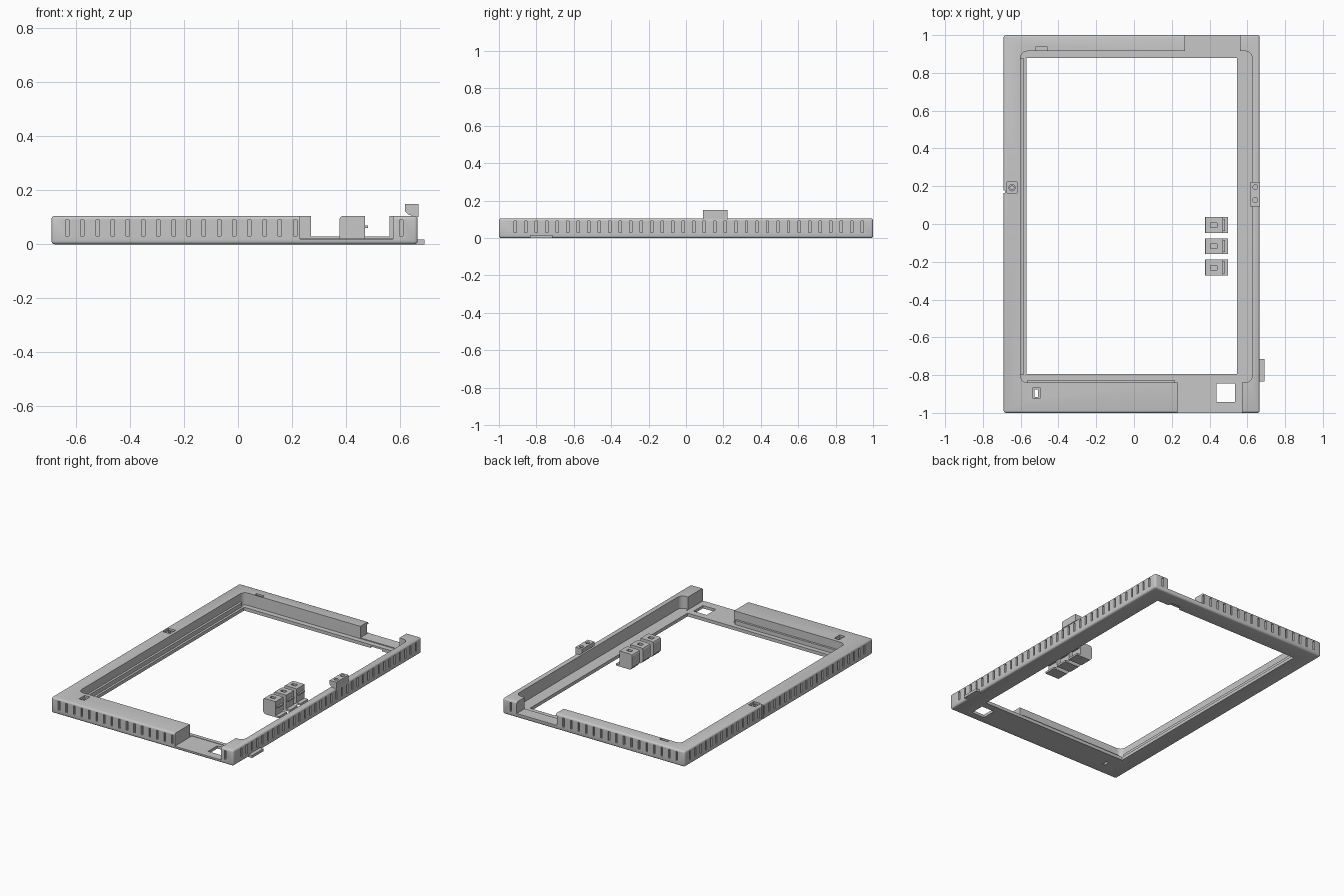
import bpy, bmesh, math
from mathutils import Matrix, Vector

default = bpy.data.objects.get("Cube")
if default:
    bpy.data.objects.remove(default, do_unlink=True)

grey = bpy.data.materials.new("plain grey")
grey.use_nodes = True
GREY = (0.57, 0.57, 0.57, 1)
grey.diffuse_color = GREY
grey.node_tree.nodes["Principled BSDF"].inputs["Base Color"].default_value = GREY


def add_box(bm, x0, x1, y0, y1, z0, z1):
    centre = Vector((x0 + x1, y0 + y1, z0 + z1)) / 2
    size = Matrix.Diagonal((x1 - x0, y1 - y0, z1 - z0, 1))
    bmesh.ops.create_cube(bm, size=1, matrix=Matrix.Translation(centre) @ size)


def add_cylinder(bm, x, y, z0, z1, radius):
    bmesh.ops.create_cone(bm, cap_ends=True, segments=20, radius1=radius, radius2=radius,
                          depth=z1 - z0, matrix=Matrix.Translation((x, y, (z0 + z1) / 2)))


def finish(bm, name):
    bmesh.ops.recalc_face_normals(bm, faces=bm.faces)
    mesh = bpy.data.meshes.new(name)
    bm.to_mesh(mesh)
    bm.free()
    mesh.materials.append(grey)
    obj = bpy.data.objects.new(name, mesh)
    bpy.context.collection.objects.link(obj)
    return obj


def boxes(name, *bounds):
    bm = bmesh.new()
    for b in bounds:
        add_box(bm, *b)
    return finish(bm, name)


def extrude_y(name, profile, y0, y1):
    bm = bmesh.new()
    face = bm.faces.new([bm.verts.new((x, y0, z)) for x, z in profile])
    new = bmesh.ops.extrude_face_region(bm, geom=[face])["geom"]
    bmesh.ops.translate(bm, vec=(0, y1 - y0, 0),
                        verts=[v for v in new if isinstance(v, bmesh.types.BMVert)])
    # The extrusion leaves the starting face in place, so the solid is closed
    return finish(bm, name)


def select_only(obj):
    bpy.ops.object.select_all(action='DESELECT')
    obj.select_set(True)
    bpy.context.view_layer.objects.active = obj


def cut(obj, cutter):
    cutter.hide_render = True
    mod = obj.modifiers.new("cut", 'BOOLEAN')
    mod.operation = 'DIFFERENCE'
    mod.solver = 'EXACT'
    mod.object = cutter
    select_only(obj)
    bpy.ops.object.modifier_apply(modifier=mod.name)
    bpy.data.objects.remove(cutter, do_unlink=True)


def smooth(obj):
    select_only(obj)
    bpy.ops.object.shade_smooth_by_angle(angle=math.radians(35))


LEFT, RIGHT, FRONT, BACK, TOP, FLOOR = -0.69, 0.665, -1, 1, 0.105, 0.022

# Rounded outer shell
bm = bmesh.new()
add_box(bm, LEFT, RIGHT, FRONT, BACK, 0, TOP)
bmesh.ops.bevel(bm, geom=bm.edges[:], offset=0.012, segments=3, profile=0.5, affect='EDGES')
frame = finish(bm, "frame")

# Tray recess with rounded corners
bm = bmesh.new()
add_box(bm, -0.60, 0.625, -0.84, 0.915, FLOOR, 0.3)
upright = [e for e in bm.edges if abs(e.verts[0].co.z - e.verts[1].co.z) > 0.1]
bmesh.ops.bevel(bm, geom=upright, offset=0.035, segments=5, profile=0.5, affect='EDGES')
cut(frame, finish(bm, "recess_cutter"))

# Display opening
cut(frame, boxes("opening_cutter", (-0.57, 0.545, -0.795, 0.88, -0.1, 0.4)))

# Wall gaps at the front and back
cut(frame, boxes("front_gap_cutter", (0.23, 0.573, -1.1, -0.82, 0.019, 0.35)))
cut(frame, boxes("back_gap_cutter", (0.27, 0.56, 0.90, 1.1, 0.028, 0.35)))

# Square port, small through slot and underside notch
cut(frame, boxes("port_cutter", (0.438, 0.535, -0.943, -0.845, -0.1, 0.3),
                 (-0.526, -0.507, -0.915, -0.875, -0.1, 0.3),
                 (0.37, 0.455, 0.86, 0.91, -0.1, 0.010)))

# Shallow pockets in the top of the walls
cut(frame, boxes("pocket_cutter", (-0.536, -0.497, -0.925, -0.865, 0.09, 0.3),
                 (-0.52, -0.46, 0.919, 0.939, 0.085, 0.3),
                 (-0.672, -0.62, 0.163, 0.222, 0.085, 0.3),
                 (-0.70, -0.682, 0.165, 0.177, -0.1, 0.3)))

# Ventilation grooves on all four sides
PITCH, HALF, DEPTH = 0.0562, 0.0065, 0.0125
vents = []
for i in range(23):
    x = -0.632 + i * PITCH
    for y in (FRONT, BACK):
        vents.append((x - HALF, x + HALF, y - DEPTH, y + DEPTH, 0.03, 0.09))
for i in range(34):
    y = -0.913 + i * PITCH
    for x in (LEFT, RIGHT):
        vents.append((x - DEPTH, x + DEPTH, y - HALF, y + HALF, 0.03, 0.09))
cut(frame, boxes("vent_cutter", *vents))
smooth(frame)

# Retaining ledges along the inner walls
boxes("left_ledge", (-0.602, -0.585, -0.80, 0.88, FLOOR - 0.002, 0.05))
boxes("front_ledge", (-0.565, 0.215, -0.842, -0.826, FLOOR - 0.002, 0.05))

# Screw ring in the left wall
bm = bmesh.new()
add_cylinder(bm, -0.646, 0.192, 0.08, 0.098, 0.019)
ring = finish(bm, "left_screw_ring")
bm = bmesh.new()
add_cylinder(bm, -0.646, 0.192, 0.084, 0.2, 0.010)
cut(ring, finish(bm, "screw_cutter"))
smooth(ring)

# Raised bracket on the right wall, with two screw holes
bracket = extrude_y("bracket", [(0.617, 0.149), (0.667, 0.149), (0.667, 0.10), (0.645, 0.10),
                                (0.645, 0.106), (0.632, 0.109), (0.617, 0.122)], 0.092, 0.222)
bm = bmesh.new()
for y in (0.127, 0.195):
    add_cylinder(bm, 0.642, y, 0.125, 0.3, 0.013)
cut(bracket, finish(bm, "bracket_cutter"))
smooth(bracket)

# Small tab beside the front right corner
boxes("side_tab", (0.65, 0.69, -0.835, -0.715, 0, 0.017))

# Three loose button blocks, each with a foot and a pin
for i, y in enumerate((-0.272, -0.159, -0.047)):
    y1 = y + 0.083
    body = extrude_y(f"button_{i + 1}", [(0.375, 0.018), (0.39, 0), (0.497, 0), (0.497, 0.012),
                                         (0.47, 0.012), (0.47, TOP), (0.388, TOP),
                                         (0.379, 0.101), (0.375, 0.092)], y, y1)
    mid = (y + y1) / 2
    cut(body, boxes("socket_cutter", (0.405, 0.44, mid - 0.012, mid + 0.012, 0.085, 0.3)))
    boxes(f"button_pin_{i + 1}", (0.465, 0.481, y + 0.01, y1 - 0.01, 0.06, 0.07))
